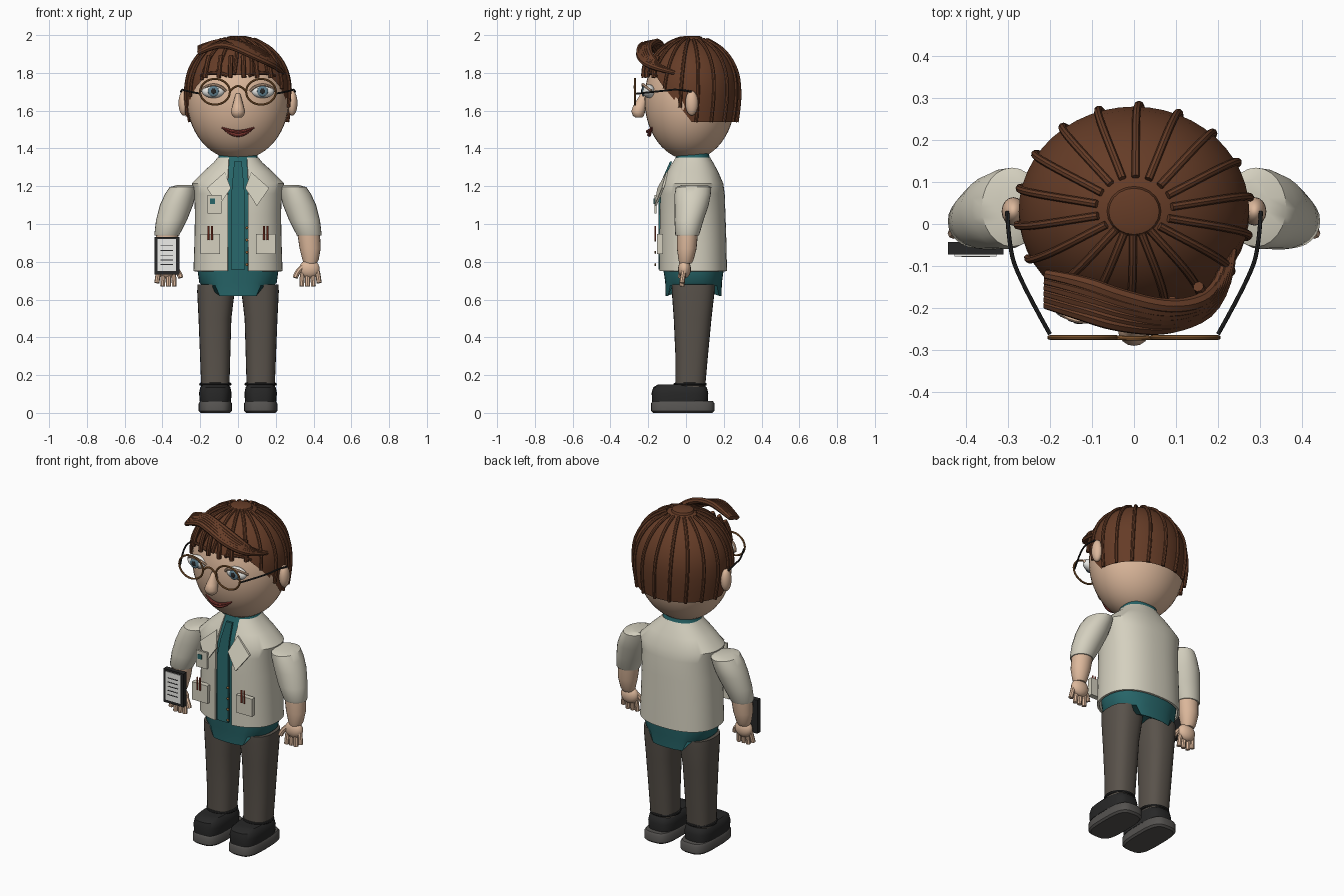
import bpy, bmesh
from math import sin, cos, pi, sqrt, asin, radians

if "Cube" in bpy.data.objects:
    bpy.data.objects.remove(bpy.data.objects["Cube"])

COL = {"skin": (.72, .48, .33), "hair": (.13, .045, .02), "jacket": (.66, .63, .52), "teal": (.02, .13, .14),
       "trousers": (.10, .085, .07), "black": (.02, .02, .02), "sole": (.09, .085, .08), "white": (.85, .85, .82),
       "iris": (.12, .22, .28), "copper": (.30, .13, .04), "lip": (.28, .05, .04), "red": (.4, .06, .03)}
MATS = {}
for k, c in COL.items():
    MATS[k] = bpy.data.materials.new(k)
    MATS[k].diffuse_color = (*c, 1)


def make(name, verts, faces, mat):
    me = bpy.data.meshes.new(name)
    me.from_pydata(verts, [], faces)
    bm = bmesh.new()
    bm.from_mesh(me)
    bmesh.ops.recalc_face_normals(bm, faces=bm.faces)
    bm.to_mesh(me)
    bm.free()
    me.materials.append(MATS[mat])
    ob = bpy.data.objects.new(name, me)
    bpy.context.collection.objects.link(ob)
    return ob


def loft(name, secs, mat, n=28, p=1.0, gap=0):
    """Stack of superellipse rings (z, cx, cy, rx, ry); gap leaves the front open."""
    verts, faces, m = [], [], n + 1 if gap else n
    for z, cx, cy, rx, ry in secs:
        g = asin(gap / rx) if gap else 0
        for i in range(m):
            a = -pi / 2 + g + (2 * pi - 2 * g) * i / n
            c, s = cos(a), sin(a)
            verts.append((cx + rx * abs(c) ** p * (1 if c > 0 else -1),
                          cy + ry * abs(s) ** p * (1 if s > 0 else -1), z))
    for k in range(len(secs) - 1):
        for i in range(n):
            j = (i + 1) % m
            faces.append((k * m + i, k * m + j, (k + 1) * m + j, (k + 1) * m + i))
    if not gap:
        faces += [tuple(range(m)), tuple(range((len(secs) - 1) * m, len(secs) * m))]
    return make(name, verts, faces, mat)


def ball(name, loc, r, mat, seg=24, ring=16):
    bpy.ops.mesh.primitive_uv_sphere_add(segments=seg, ring_count=ring, radius=1, location=loc)
    ob = bpy.context.object
    ob.name, ob.scale = name, r
    ob.data.materials.append(MATS[mat])
    return ob


def tube(name, pts, r, mat, cyclic=False, taper=None, res=2):
    cu = bpy.data.curves.new(name, 'CURVE')
    cu.dimensions, cu.bevel_depth, cu.bevel_resolution = '3D', r, res
    cu.use_fill_caps, cu.resolution_u = True, 5
    sp = cu.splines.new('POLY' if len(pts) < 3 or cyclic else 'NURBS')
    sp.points.add(len(pts) - 1)
    for i, q in enumerate(pts):
        sp.points[i].co = (*q, 1)
        sp.points[i].radius = taper[i] if taper else 1
    sp.use_cyclic_u = cyclic
    if sp.type == 'NURBS':
        sp.order_u, sp.use_endpoint_u = 3, True
    cu.materials.append(MATS[mat])
    ob = bpy.data.objects.new(name, cu)
    bpy.context.collection.objects.link(ob)
    return ob


def plate(name, pts, t, mat):
    """Thin panel from (x, y, z) outline, thickened backwards along y."""
    n = len(pts)
    v = list(pts) + [(x, y + t, z) for x, y, z in pts]
    f = [tuple(range(n)), tuple(range(n, 2 * n))] + [(i, (i + 1) % n, n + (i + 1) % n, n + i) for i in range(n)]
    return make(name, v, f, mat)


def rect(name, x, y, z, w, h, t, mat):
    return plate(name, [(x - w, y, z - h), (x + w, y, z - h), (x + w, y, z + h), (x - w, y, z + h)], t, mat)


# Head and nose
ball("head", (0, .02, 1.66), (.27, .24, .32), "skin", 40, 28)
loft("nose", [(1.563, 0, -.25, .018, .018), (1.575, 0, -.252, .032, .03), (1.597, 0, -.253, .038, .037),
              (1.625, 0, -.245, .03, .035), (1.69, 0, -.215, .012, .025)], "skin", 16)
tube("upper_lip", [(-.085, -.18, 1.51), (-.04, -.2, 1.492), (0, -.205, 1.488), (.04, -.2, 1.492), (.085, -.18, 1.51)],
     .009, "lip", taper=[.4, 1, 1, 1, .4])
tube("lower_lip", [(-.08, -.178, 1.508), (-.04, -.195, 1.472), (.04, -.195, 1.472), (.08, -.178, 1.508)],
     .011, "lip", taper=[.3, 1, 1, .3])


# Hair cap: crown to hairline, lower at the back
def hair(a, t, off=0.0):
    y = .25 * sin(a)
    zmin = 1.54 + .25 * min(1, max(0, -y / .2))
    z = 1.985 - t * t * (1.985 - zmin)
    u = (z - 1.715) / .27
    r = sqrt(max(0, 1 - u * u)) if u > 0 else 1 - .15 * u * u
    return (r * (.275 + off) * cos(a), .03 + r * (.25 + off) * sin(a), z + off * max(0, u))


N, T = 48, 12
hv = [hair(2 * pi * i / N, max(.02, k / T)) for k in range(T + 1) for i in range(N)]
hf = [(k * N + i, k * N + (i + 1) % N, (k + 1) * N + (i + 1) % N, (k + 1) * N + i) for k in range(T) for i in range(N)]
make("hair_cap", hv, hf + [tuple(range(N))], "hair")
loft("hair_crown", [(1.96, 0, .03, .07, .065), (1.99, 0, .03, .06, .055), (1.995, 0, .03, .04, .04)], "hair", 20)
for i in range(18):
    a = 2 * pi * i / 18 + .1
    tube(f"hair_strand_{i}", [hair(a + .22 * t * (1 - t), t, .006) for t in (.18, .3, .42, .55, .68, .82, .92, 1)],
         .0095, "hair")
# Swept fringe and short front locks
for k in range(6):
    d = k * .014
    tube(f"fringe_{k}", [(.235 - d * .5, -.06 - d, 1.80 + d * .4), (.215 - d * .4, -.19 + d * .2, 1.83 + d * .5),
                         (.09, -.252 + d * .7, 1.885 + d * .7), (-.04, -.24 + d, 1.945 + d * .25),
                         (-.12, -.215 + d * 1.1, 1.95 + d * .2), (-.21, -.19 + d, 1.905 + d * .4)],
         .018, "hair", taper=[.6, 1, 1, 1, 1, .7])
for k, x in enumerate((-.17, -.10, -.04, .03, .10, .17)):
    f = sqrt(1 - (x / .27) ** 2)
    tube(f"front_lock_{k}", [(x * .9, .03 - .23 * f, 1.89), (x, .02 - .25 * f, 1.83), (x * 1.03, .025 - .25 * f, 1.775)],
         .013, "hair")

# Shirt with stepped tail, open jacket over it
shirt = loft("shirt", [(.62, 0, .04, .19, .148), (.69, 0, .04, .205, .15), (.76, 0, .04, .215, .16),
                       (1.05, 0, .035, .215, .163), (1.2, 0, .035, .225, .155), (1.3, 0, .035, .15, .115),
                       (1.35, 0, .035, .105, .09), (1.385, 0, .035, .10, .085)], "teal", 40, .85)
for v in shirt.data.vertices[:40]:
    if abs(v.co.x) > .105:
        v.co.z = .675
jacket = loft("jacket", [(.75, 0, .037, .236, .18), (.9, 0, .036, .231, .178), (1.05, 0, .034, .228, .175),
                         (1.16, 0, .034, .232, .171), (1.215, 0, .034, .245, .163), (1.28, 0, .034, .18, .135),
                         (1.325, 0, .034, .13, .11), (1.352, 0, .034, .108, .094)], "jacket", 48, .85, gap=.042)
so = jacket.modifiers.new("thick", 'SOLIDIFY')
so.thickness, so.offset = .012, -1
plate("necktie", [(-.02, -.085, 1.33), (.02, -.085, 1.33), (.028, -.125, 1.24), (.036, -.146, 1.15),
                  (.036, -.146, .76), (-.036, -.146, .76), (-.036, -.146, 1.15), (-.028, -.125, 1.24)], .012, "teal")
for i in range(4):
    ball(f"button_{i}", (.047, -.163, .785 + .065 * i), (.008, .005, .008), "copper", 10, 6)

for s, sd in ((-1, "right"), (1, "left")):
    # Face details
    ball(f"{sd}_ear", (s * .287, .03, 1.64), (.028, .034, .066), "skin", 16, 12)
    ball(f"{sd}_eye", (s * .13, -.197, 1.703), (.062, .034, .036), "white")
    ball(f"{sd}_iris", (s * .13, -.226, 1.703), (.029, .009, .029), "iris", 20, 10)
    ball(f"{sd}_pupil", (s * .13, -.234, 1.703), (.014, .004, .014), "black", 14, 8)
    tube(f"{sd}_eyelid", [(s * .065, -.21, 1.705), (s * .095, -.232, 1.738), (s * .165, -.225, 1.738),
                          (s * .197, -.185, 1.705)], .008, "skin")
    tube(f"{sd}_eyebrow", [(s * .055, -.2, 1.785), (s * .12, -.2, 1.815), (s * .2, -.155, 1.785)], .01, "hair",
         taper=[1, 1, .5])
    # Glasses
    tube(f"{sd}_rim", [(s * .122 + .079 * cos(i * pi / 16), -.27, 1.70 + .068 * sin(i * pi / 16)) for i in range(32)],
         .0055, "copper", cyclic=True)
    tube(f"{sd}_temple", [(s * .2, -.262, 1.69), (s * .28, -.12, 1.705), (s * .298, -.04, 1.715), (s * .302, .03, 1.70)],
         .005, "black")
    # Sleeve, forearm and hand
    loft(f"{sd}_sleeve", [(.938, s * .376, .007, .064, .060), (.945, s * .376, .007, .067, .064),
                          (1.02, s * .352, .016, .082, .077), (1.1, s * .326, .03, .088, .09),
                          (1.16, s * .304, .036, .082, .096), (1.195, s * .29, .04, .072, .094),
                          (1.207, s * .275, .045, .045, .065)], "jacket", 24)
    loft(f"{sd}_forearm", [(.79, s * .383, -.003, .034, .032), (.81, s * .384, 0, .043, .040),
                           (.87, s * .382, .004, .056, .052), (.95, s * .374, .007, .06, .056)], "skin", 20)
    ball(f"{sd}_palm", (s * .378, -.008, .762), (.055, .034, .05), "skin", 18, 12)
    for i in range(4):
        x = .342 + .026 * i
        tube(f"{sd}_finger_{i}", [(s * x, -.012, .75), (s * (x + .003 * (i - 1)), -.018, .715),
                                  (s * (x + .005 * (i - 1)), -.022, .67 + (.018 if i == 3 else 0))], .0135, "skin")
    tube(f"{sd}_thumb", [(s * .345, -.015, .775), (s * .312, -.025, .75), (s * .303, -.03, .715)], .0145, "skin")
    # Lapel, pocket and pens
    plate(f"{sd}_lapel", [(s * .07, -.105, 1.275), (s * .165, -.128, 1.19), (s * .1, -.168, 1.095),
                          (s * .038, -.152, 1.19)], .012, "jacket")
    rect(f"{sd}_pocket", s * .147, -.153, .895, .052, .053, .03, "jacket")
    for d in (-.009, .009):
        tube(f"{sd}_pen", [(s * .147 + d, -.163, .915), (s * .147 + d, -.163, .99)], .005, "red")
    # Trouser leg and shoe
    loft(f"{sd}_trouser_leg", [(.12, s * .12, .022, .074, .078), (.3, s * .121, .03, .08, .086),
                               (.5, s * .122, .035, .087, .1), (.64, s * .117, .038, .099, .113),
                               (.68, s * .115, .038, .100, .114)], "trousers", 28, .8)
    loft(f"{sd}_sole", [(0, s * .12, -.017, .078, .157), (.01, s * .12, -.017, .088, .168),
                        (.05, s * .12, -.017, .088, .168), (.062, s * .12, -.017, .08, .16)], "sole", 36, .6)
    loft(f"{sd}_shoe", [(.06, s * .12, -.032, .083, .147), (.105, s * .12, -.032, .086, .15),
                        (.135, s * .12, -.032, .08, .142), (.15, s * .12, -.028, .066, .122)], "black", 36, .65)
    tube(f"{sd}_sock_cuff", [(s * .12 + .078 * cos(i * pi / 12), .022 + .08 * sin(i * pi / 12), .152) for i in range(24)],
         .008, "black", cyclic=True)

tube("glasses_bridge", [(-.043, -.27, 1.70), (-.02, -.272, 1.73), (.02, -.272, 1.73), (.043, -.27, 1.70)], .0055, "copper")

# Badge on the chest
rect("badge", -.125, -.168, 1.105, .037, .049, .012, "jacket")
rect("badge_picture", -.135, -.171, 1.12, .013, .014, .004, "teal")

# Tablet held in front of the forearm
rect("clipboard", -.377, -.073, .832, .066, .1, .03, "black")
rect("clipboard_page", -.377, -.077, .835, .05, .085, .005, "white")
for i in range(5):
    rect(f"page_line_{i}", -.377, -.079, .785 + .025 * i, .034, .002, .003, "black")

# Convert curves and shade
bpy.ops.object.select_all(action='SELECT')
bpy.context.view_layer.objects.active = bpy.data.objects["head"]
bpy.ops.object.convert(target='MESH')
bpy.ops.object.select_all(action='SELECT')
bpy.ops.object.shade_smooth_by_angle(angle=radians(40))

for m in bpy.data.materials:
    if m.users and not m.is_grease_pencil:
        m.use_nodes = True
        m.node_tree.nodes["Principled BSDF"].inputs["Base Color"].default_value = m.diffuse_color
